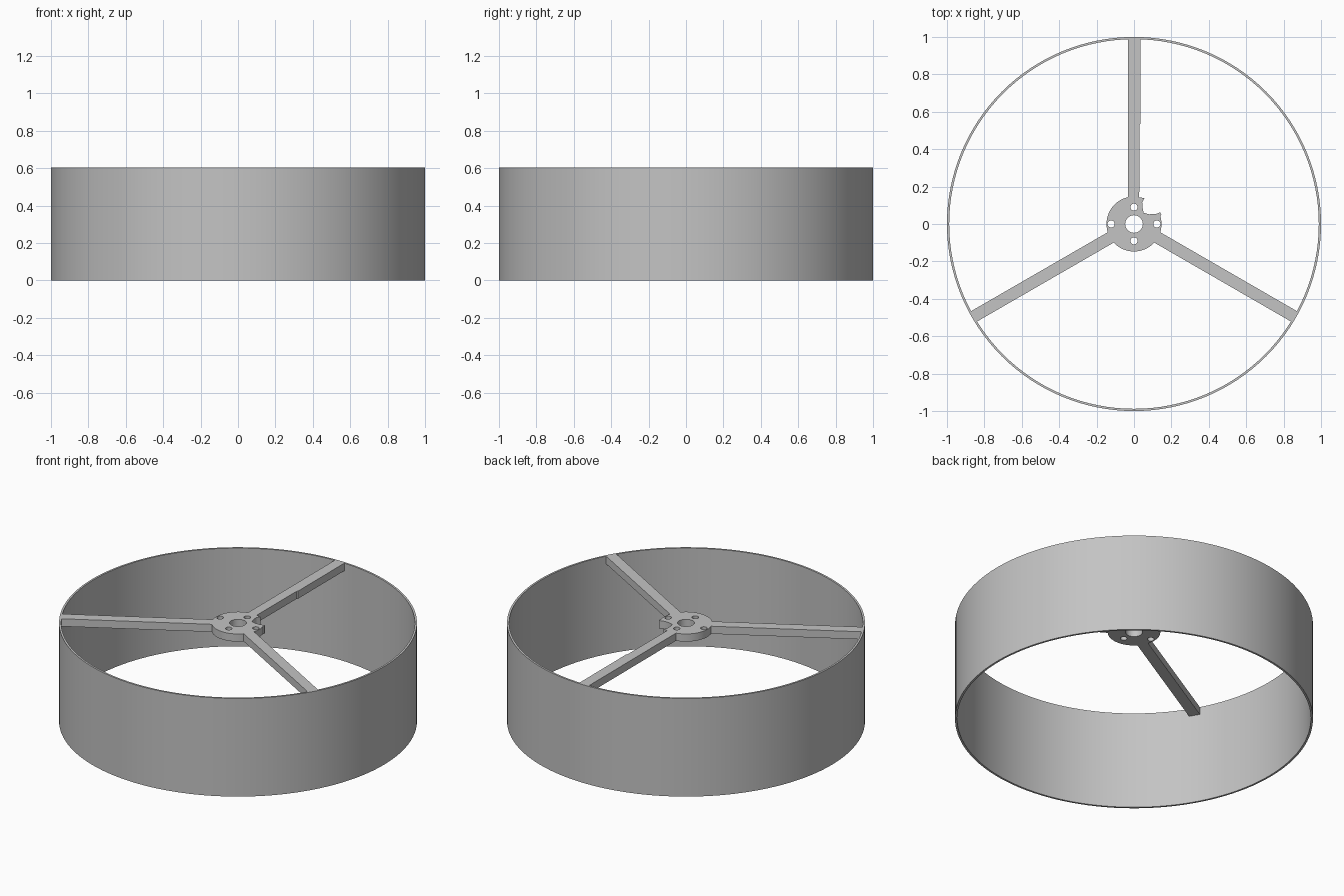
import bpy, bmesh
from math import sin, cos, radians, asin, pi, hypot, atan2

cube = bpy.data.objects.get("Cube")
if cube:
    bpy.data.objects.remove(cube)

HEIGHT, RIM_IN, HUB_R, THICK = 0.605, 0.988, 0.147, 0.047
SPOKE_HALF = 0.032

grey = bpy.data.materials.new("plain_grey")
grey.use_nodes = True
COLOUR = (0.55, 0.55, 0.55, 1)
grey.diffuse_color = COLOUR
grey.node_tree.nodes["Principled BSDF"].inputs["Base Color"].default_value = COLOUR


def finish(name, mesh, z=0):
    obj = bpy.data.objects.new(name, mesh)
    bpy.context.collection.objects.link(obj)
    obj.location.z = z
    mesh.materials.clear()
    mesh.materials.append(grey)
    bpy.ops.object.select_all(action='DESELECT')
    obj.select_set(True)
    bpy.context.view_layer.objects.active = obj
    bpy.ops.object.shade_smooth_by_angle(angle=radians(30))
    return obj


def arc(radius, start, end, steps, cx=0, cy=0):
    return [(cx + radius * cos(start + (end - start) * i / steps),
             cy + radius * sin(start + (end - start) * i / steps))
            for i in range(steps + 1)]


# Outer rim: thin rectangular section spun round the axis
bm = bmesh.new()
section = [(RIM_IN, 0), (1, 0), (1, HEIGHT), (RIM_IN, HEIGHT)]
loop = [bm.verts.new((r, 0, z)) for r, z in section]
edges = [bm.edges.new((loop[i], loop[(i + 1) % 4])) for i in range(4)]
bmesh.ops.spin(bm, geom=loop + edges, cent=(0, 0, 0), axis=(0, 0, 1),
               angle=2 * pi, steps=128, use_duplicate=False)
bmesh.ops.remove_doubles(bm, verts=bm.verts, dist=0.0001)
bmesh.ops.recalc_face_normals(bm, faces=bm.faces)
rim_mesh = bpy.data.meshes.new("rim")
bm.to_mesh(rim_mesh)
bm.free()
finish("rim", rim_mesh)

# Outline of hub and three spokes, with the broken bite beside the back spoke
half = asin(SPOKE_HALF / HUB_R)
bite = [(0.141, 0.042), (0.146, 0.052), (0.14, 0.062), (0.115, 0.053),
        (0.08, 0.052), (0.052, 0.06), (0.046, 0.085), (0.044, 0.115),
        (0.056, 0.138)]
outline = []
for k, a in enumerate((radians(90), radians(210), radians(330))):
    # Spoke, slightly slimmer on the inner right side of the back one
    stations = [(HUB_R * cos(half), -SPOKE_HALF), (0.992, -SPOKE_HALF),
                (0.992, SPOKE_HALF), (HUB_R * cos(half), SPOKE_HALF)]
    if k == 0:
        stations[:2] = [(0.143, -0.028), (0.53, -0.029),
                        (0.535, -0.034), (0.992, -0.034)]
    outline += [(d * cos(a) - s * sin(a), d * sin(a) + s * cos(a))
                for d, s in stations]
    # Hub edge up to the next spoke
    if k < 2:
        outline += arc(HUB_R, a + half, a + 2 * pi / 3 - half, 20)[1:-1]
    else:
        outline += arc(HUB_R, a + half, atan2(bite[0][1], bite[0][0]) + 2 * pi, 8)[1:-1]
        outline += bite

# Bore and four screw holes
holes = [arc(0.047, 0, 2 * pi, 40)[:-1]]
for x, y in ((0.122, 0), (-0.122, 0), (0, 0.09), (0, -0.09)):
    holes.append(arc(0.019, 0, 2 * pi, 20, x, y)[:-1])

curve = bpy.data.curves.new("frame_outline", 'CURVE')
curve.dimensions = '2D'
curve.fill_mode = 'BOTH'
curve.extrude = THICK / 2
for points in [outline] + holes:
    spline = curve.splines.new('POLY')
    spline.points.add(len(points) - 1)
    for p, (x, y) in zip(spline.points, points):
        p.co = (x, y, 0, 1)
    spline.use_cyclic_u = True

helper = bpy.data.objects.new("frame_helper", curve)
bpy.context.collection.objects.link(helper)
graph = bpy.context.evaluated_depsgraph_get()
frame_mesh = bpy.data.meshes.new_from_object(helper.evaluated_get(graph))
bpy.data.objects.remove(helper)
bm = bmesh.new()
bm.from_mesh(frame_mesh)
bmesh.ops.remove_doubles(bm, verts=bm.verts, dist=0.0001)
bmesh.ops.recalc_face_normals(bm, faces=bm.faces)
bm.to_mesh(frame_mesh)
bm.free()
finish("hub_and_spokes", frame_mesh, HEIGHT - THICK / 2)
